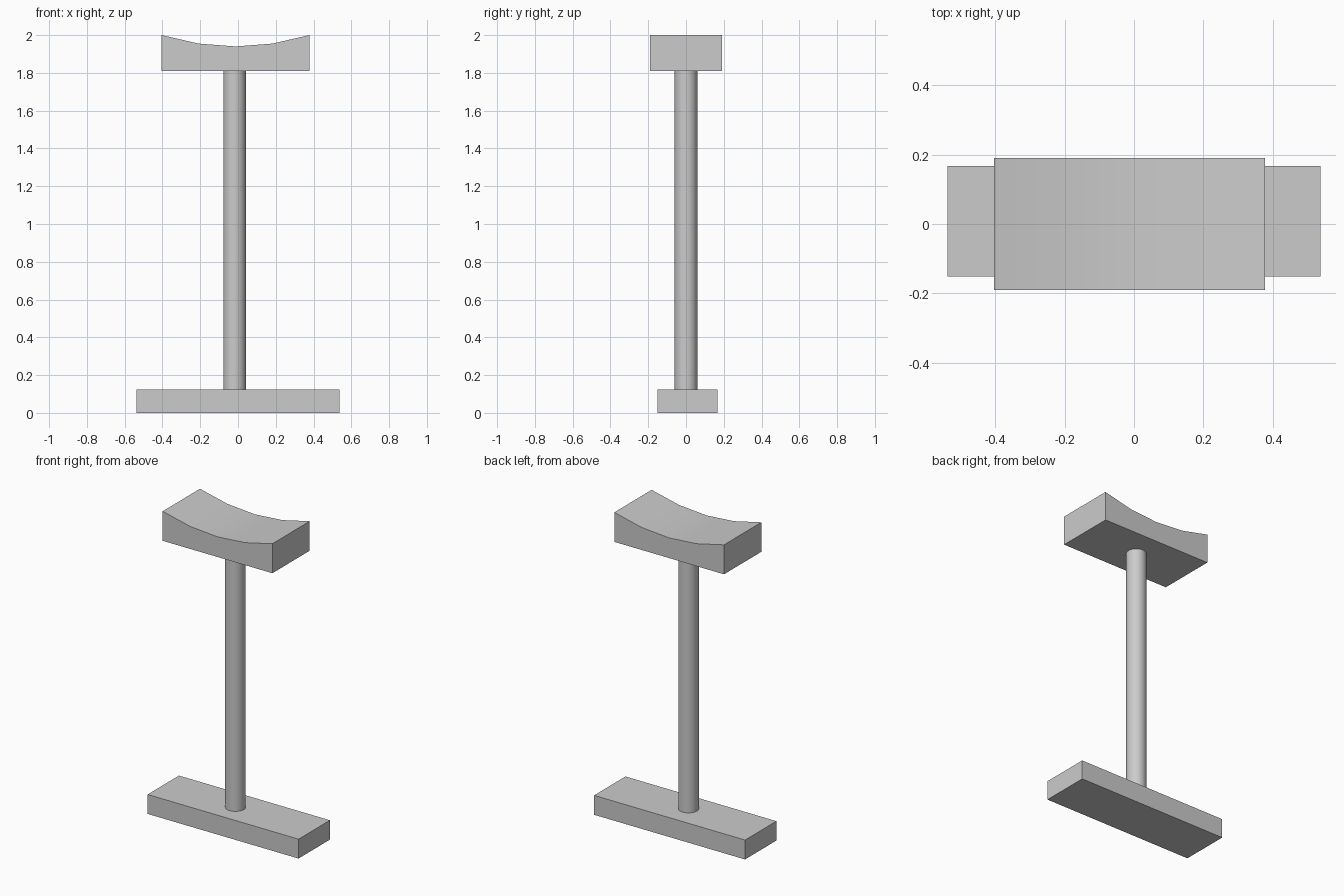
import bpy, bmesh

if "Cube" in bpy.data.objects:
    bpy.data.objects.remove(bpy.data.objects["Cube"])


def smooth(obj):
    bpy.ops.object.select_all(action='DESELECT')
    obj.select_set(True)
    bpy.context.view_layer.objects.active = obj
    bpy.ops.object.shade_smooth_by_angle()


def extruded_profile(name, profile, y0, y1):
    """Extrude an x-z outline along y."""
    bm = bmesh.new()
    face = bm.faces.new([bm.verts.new((x, y0, z)) for x, z in profile])
    ext = bmesh.ops.extrude_face_region(bm, geom=[face])
    verts = [g for g in ext["geom"] if isinstance(g, bmesh.types.BMVert)]
    bmesh.ops.translate(bm, verts=verts, vec=(0, y1 - y0, 0))
    bmesh.ops.recalc_face_normals(bm, faces=bm.faces)
    mesh = bpy.data.meshes.new(name)
    bm.to_mesh(mesh)
    bm.free()
    obj = bpy.data.objects.new(name, mesh)
    bpy.context.collection.objects.link(obj)
    return obj


BASE_TOP, REST_BOTTOM = 0.125, 1.81

# Foot plate
extruded_profile("base", [(-0.538, 0), (0.538, 0), (0.538, BASE_TOP), (-0.538, BASE_TOP)],
                 -0.152, 0.167)

# Round post
bpy.ops.mesh.primitive_cylinder_add(vertices=32, radius=0.06, depth=REST_BOTTOM - BASE_TOP,
                                    location=(-0.018, 0, (REST_BOTTOM + BASE_TOP) / 2))
post = bpy.context.object
post.name = "post"
smooth(post)

# Headrest block with a shallow dished top
cx, half, dip, n = -0.013, 0.391, 0.06, 4
outline = [(cx - half, REST_BOTTOM), (cx + half, REST_BOTTOM)]
for i in range(n + 1):
    t = 1 - 2 * i / n
    outline.append((cx + half * t, 2 - dip * (1 - t * t)))
smooth(extruded_profile("curved_top", outline, -0.19, 0.19))
